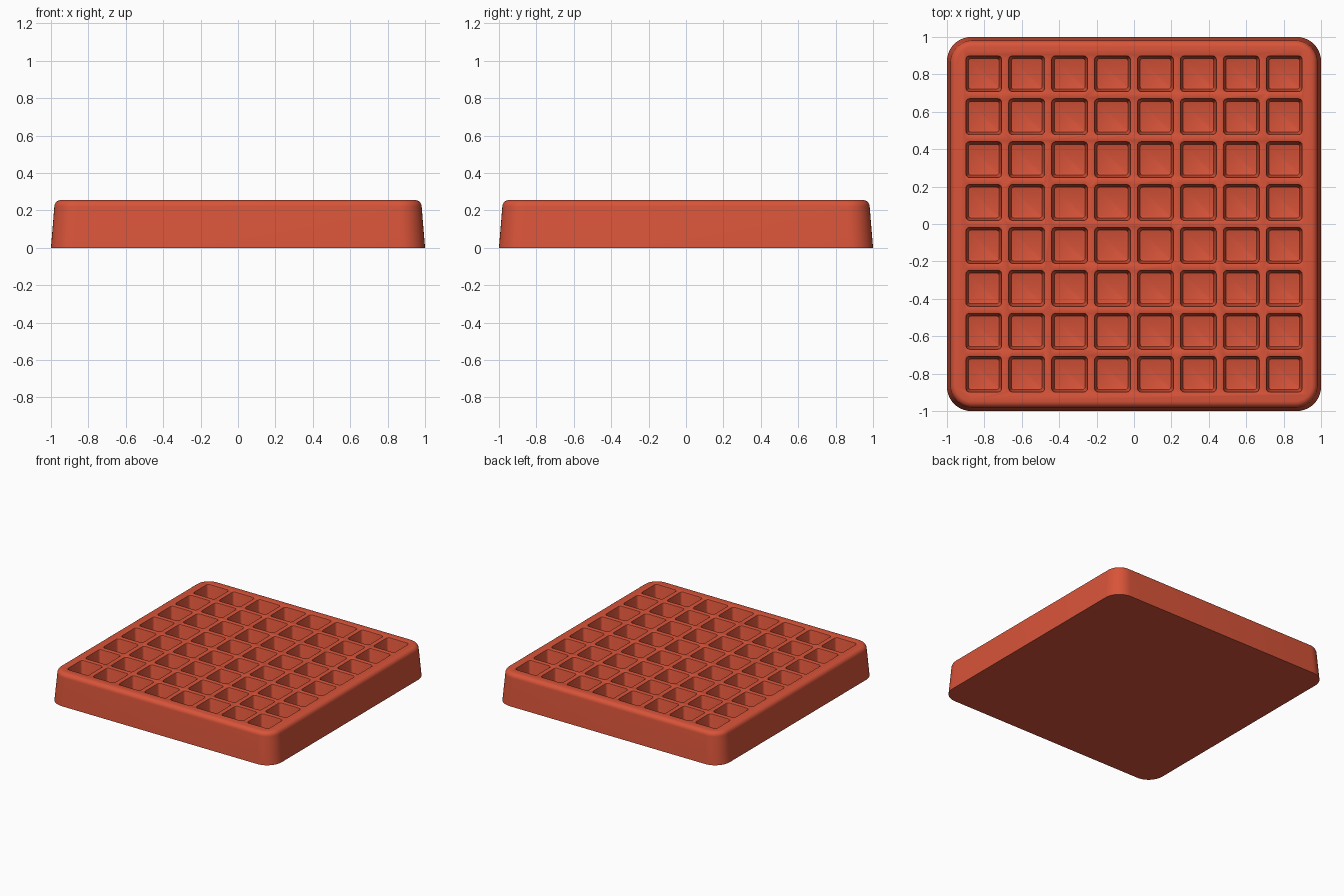
import bpy, bmesh, math

cube = bpy.data.objects.get("Cube")
if cube:
    bpy.data.objects.remove(cube, do_unlink=True)

terracotta = bpy.data.materials.new("terracotta red")
terracotta.use_nodes = True
COLOUR = (0.69, 0.088, 0.041, 1)
terracotta.diffuse_color = COLOUR
terracotta.node_tree.nodes["Principled BSDF"].inputs["Base Color"].default_value = COLOUR


def rounded_square(half, radius, steps):
    """Points round a square with rounded corners, counter-clockwise."""
    points = []
    for corner in range(4):
        turn = corner * math.pi / 2
        mid = turn + math.pi / 4
        reach = (half - radius) * math.sqrt(2)
        for i in range(steps + 1):
            a = turn + i / steps * math.pi / 2
            points.append((reach * math.cos(mid) + radius * math.cos(a),
                           reach * math.sin(mid) + radius * math.sin(a)))
    return points


def loft(bm, rings, steps, cx=0, cy=0):
    """Closed solid through (half width, corner radius, height) rings, bottom up."""
    loops = [[bm.verts.new((cx + x, cy + y, z)) for x, y in rounded_square(h, r, steps)]
             for h, r, z in rings]
    n = len(loops[0])
    for low, high in zip(loops, loops[1:]):
        for i in range(n):
            j = (i + 1) % n
            bm.faces.new((low[i], low[j], high[j], high[i]))
    bm.faces.new(loops[0][::-1])
    bm.faces.new(loops[-1])


def make_object(name, bm):
    mesh = bpy.data.meshes.new(name)
    bm.to_mesh(mesh)
    bm.free()
    mesh.materials.append(terracotta)
    obj = bpy.data.objects.new(name, mesh)
    bpy.context.collection.objects.link(obj)
    return obj


# Tapered body with a rounded top rim
TOP, FILLET, CORNER = 0.255, 0.035, 0.13
body_rings = [(1.0, CORNER, 0)]
for i in range(7):
    a = i / 6 * math.pi / 2
    inset = FILLET * (1 - math.cos(a))
    body_rings.append((0.982 - inset, CORNER - 0.01 - inset,
                       TOP - FILLET + FILLET * math.sin(a)))
bm = bmesh.new()
loft(bm, body_rings, 10)
tray = make_object("tray", bm)

# Grid of tapered pockets with softened rim and floor edges
COUNT, PITCH, FLOOR = 8, 0.2295, 0.055
pocket_rings = [(0.078, 0.012, FLOOR), (0.082, 0.014, FLOOR + 0.002),
                (0.084, 0.016, FLOOR + 0.008), (0.094, 0.018, TOP - 0.008),
                (0.096, 0.02, TOP - 0.002), (0.1, 0.022, TOP),
                (0.1, 0.022, TOP + 0.05)]
bm = bmesh.new()
for ix in range(COUNT):
    for iy in range(COUNT):
        loft(bm, pocket_rings, 4,
             (ix - (COUNT - 1) / 2) * PITCH, (iy - (COUNT - 1) / 2) * PITCH)
cutter = make_object("pocket_cutter", bm)
cutter.hide_render = True

cut = tray.modifiers.new("pockets", 'BOOLEAN')
cut.operation = 'DIFFERENCE'
cut.solver = 'EXACT'
cut.object = cutter
bpy.ops.object.select_all(action='DESELECT')
bpy.context.view_layer.objects.active = tray
tray.select_set(True)
bpy.ops.object.modifier_apply(modifier=cut.name)
bpy.data.objects.remove(cutter, do_unlink=True)
bpy.ops.object.shade_smooth_by_angle(angle=math.radians(35))
